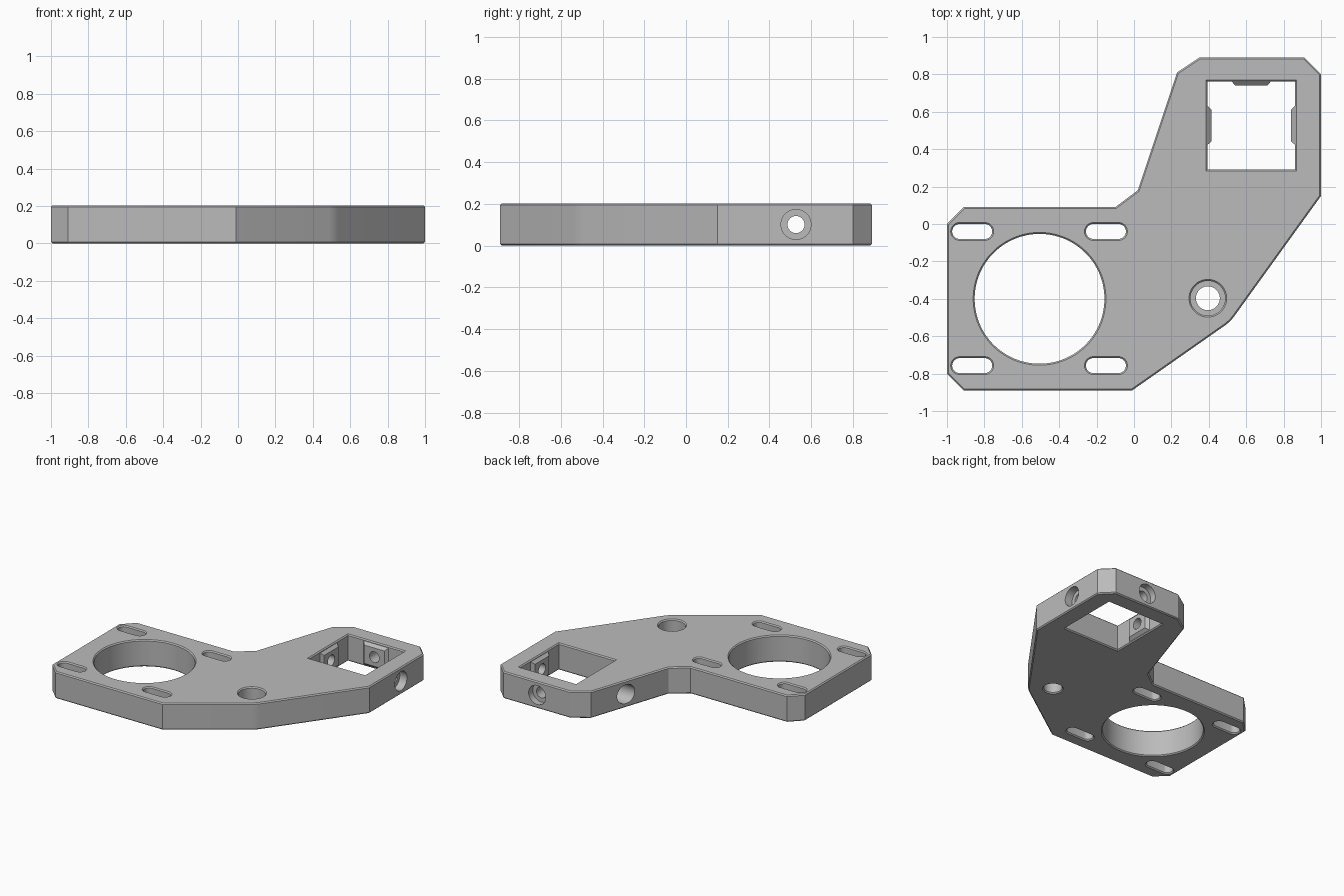
import bpy, bmesh, math
from mathutils import Vector

cube = bpy.data.objects.get("Cube")
if cube:
    bpy.data.objects.remove(cube, do_unlink=True)

H, C = 0.203, 0.008          # plate thickness, edge chamfer
MID = H / 2

grey = bpy.data.materials.new("plain grey")
grey.use_nodes = True
colour = (0.5, 0.5, 0.5, 1)
grey.diffuse_color = colour
for node in grey.node_tree.nodes:
    if node.type == 'BSDF_PRINCIPLED':
        node.inputs["Base Color"].default_value = colour


def place(p, t, axis):
    """Put a flat point at distance t along an axis."""
    a, b = p
    return {'x': (t, a, b), 'y': (a, t, b), 'z': (a, b, t)}[axis]


def loft(name, rings, axis='z'):
    """Closed solid through (outline, distance) rings."""
    bm = bmesh.new()
    loops = [[bm.verts.new(place(p, t, axis)) for p in pts] for pts, t in rings]
    n = len(loops[0])
    for lo, hi in zip(loops, loops[1:]):
        for i in range(n):
            j = (i + 1) % n
            bm.faces.new((lo[i], lo[j], hi[j], hi[i]))
    bm.faces.new(loops[0][::-1])
    bm.faces.new(loops[-1])
    bmesh.ops.recalc_face_normals(bm, faces=bm.faces)
    mesh = bpy.data.meshes.new(name)
    bm.to_mesh(mesh)
    bm.free()
    ob = bpy.data.objects.new(name, mesh)
    bpy.context.scene.collection.objects.link(ob)
    return ob


def offset(pts, d):
    """Move a counter-clockwise outline outwards by d with mitred corners."""
    out = []
    for i, p in enumerate(pts):
        p = Vector(p)
        e1 = (p - Vector(pts[i - 1])).normalized()
        e2 = (Vector(pts[(i + 1) % len(pts)]) - p).normalized()
        n1, n2 = Vector((e1.y, -e1.x)), Vector((e2.y, -e2.x))
        out.append(tuple(p + (n1 + n2) * d / (1 + n1.dot(n2))))
    return out


def slot(cx, cy, r, half=0.0, n=32):
    """Circle, or a stadium when half is above zero."""
    pts = []
    for i in range(n):
        a = 2 * math.pi * (i + 0.5) / n - math.pi / 2
        pts.append((cx + math.copysign(half, math.cos(a)) + r * math.cos(a), cy + r * math.sin(a)))
    return pts


def rect(cx, cy, w, h):
    return [(cx - w, cy - h), (cx + w, cy - h), (cx + w, cy + h), (cx - w, cy + h)]


def combine(body, other, operation):
    mod = body.modifiers.new("combine", 'BOOLEAN')
    mod.operation, mod.object, mod.solver = operation, other, 'EXACT'
    bpy.context.view_layer.objects.active = body
    bpy.ops.object.modifier_apply(modifier=mod.name)
    bpy.data.objects.remove(other, do_unlink=True)


def cut_through(body, pts):
    """Vertical opening with chamfered rims."""
    wide = offset(pts, 2 * C)
    combine(body, loft("cutter", [(wide, -C), (pts, C), (pts, H - C), (wide, H + C)]), 'DIFFERENCE')


# Plate outline with cut corners and one softly rounded corner
outline = [(-1, -0.80), (-0.91, -0.89), (-0.01, -0.89), (0.49, -0.54), (0.507, -0.526),
           (0.522, -0.511), (0.535, -0.495), (1, 0.15), (1, 0.80), (0.91, 0.89),
           (0.35, 0.89), (0.23, 0.81), (0.02, 0.18), (-0.10, 0.09), (-0.91, 0.09), (-1, 0)]
inner = offset(outline, -C)
plate = loft("mounting_plate", [(inner, 0), (outline, C), (outline, H - C), (inner, H)])

# Large round opening, four adjusting slots, square tube opening
cut_through(plate, slot(-0.505, -0.4, 0.347, n=96))
for x in (-0.865, -0.15):
    for y in (-0.04, -0.757):
        cut_through(plate, slot(x, y, 0.04, 0.067))
SX, SY, S = 0.627, 0.527, 0.235
cut_through(plate, rect(SX, SY, S, S))

# Clamping pads on three walls of the square opening
for axis, centre, wall, inward in (('x', SY, SX - S, 1), ('x', SY, SX + S, -1), ('y', SX, SY + S, -1)):
    base = rect(centre, MID, 0.105, MID - 0.012)
    tip = offset(base, -0.02)
    pad = loft("pad", [(base, wall - inward * 0.02), (base, wall), (tip, wall + inward * 0.022)], axis)
    combine(plate, pad, 'UNION')

# Stepped screw hole from the top
big, small = slot(0.395, -0.397, 0.093), slot(0.395, -0.397, 0.064)
combine(plate, loft("cutter", [(offset(small, 2 * C), -C), (small, C), (small, 0.09), (big, 0.09),
                               (big, H - C), (offset(big, 2 * C), H + C)]), 'DIFFERENCE')

# Stepped cross holes through both side walls, then through the back wall
big, small = slot(SY, MID, 0.072), slot(SY, MID, 0.041)
combine(plate, loft("cutter", [(big, -0.1), (big, 0.31), (small, 0.31), (small, 0.94),
                               (big, 0.94), (big, 1.1)], 'x'), 'DIFFERENCE')
big, small = slot(SX, MID, 0.072), slot(SX, MID, 0.041)
combine(plate, loft("cutter", [(small, SY), (small, 0.84), (big, 0.84), (big, 1.1)], 'y'), 'DIFFERENCE')

# Finish
plate.data.materials.clear()
plate.data.materials.append(grey)
for face in plate.data.polygons:
    face.material_index = 0
bpy.ops.object.select_all(action='DESELECT')
plate.select_set(True)
bpy.context.view_layer.objects.active = plate
bpy.ops.object.shade_smooth_by_angle(angle=math.radians(25))
